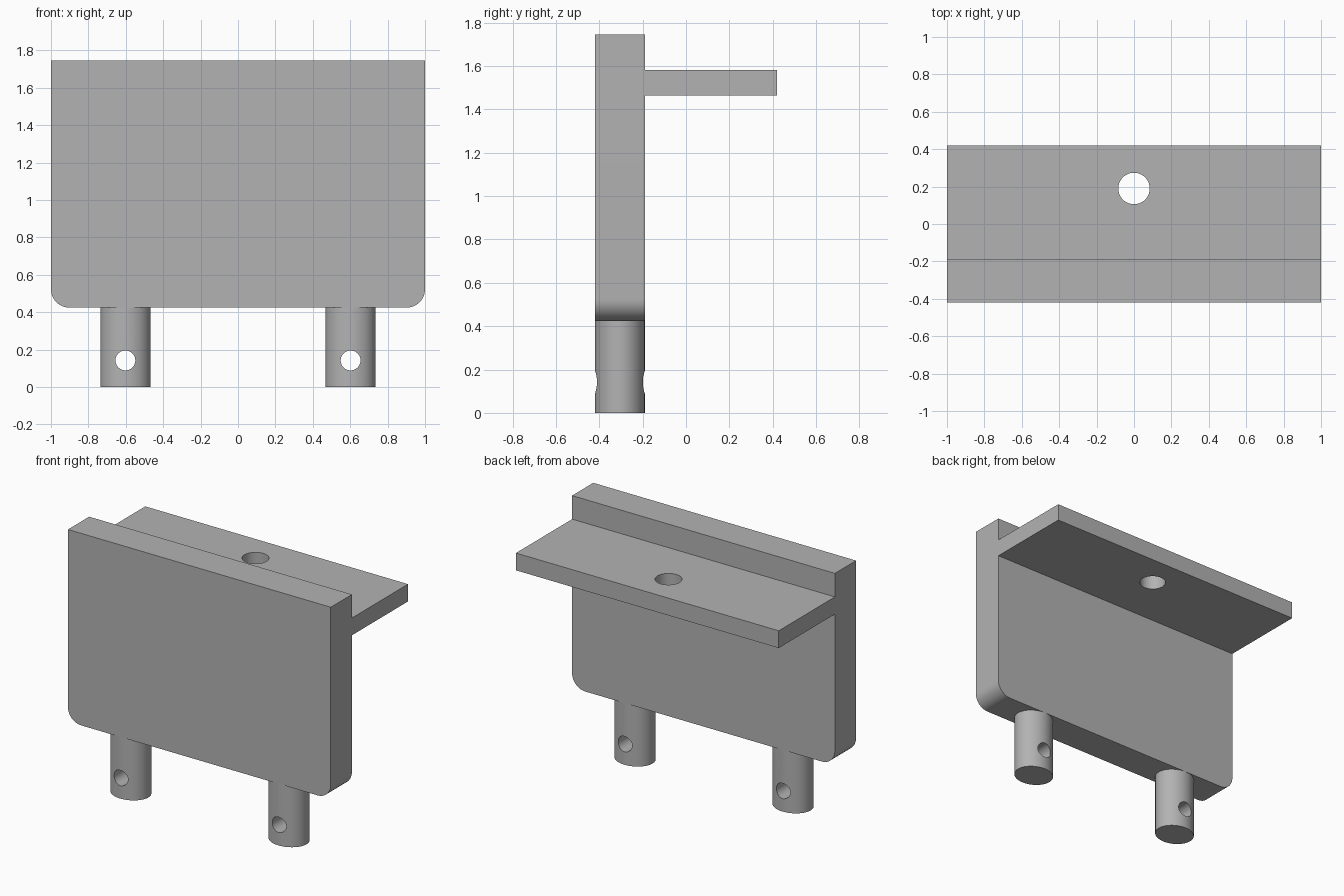
import bpy, bmesh, math
from mathutils import Matrix

if "Cube" in bpy.data.objects:
    bpy.data.objects.remove(bpy.data.objects["Cube"], do_unlink=True)

grey = bpy.data.materials.new("plain grey")
grey.use_nodes = True
COLOUR = (0.45, 0.45, 0.45, 1)
grey.diffuse_color = COLOUR
grey.node_tree.nodes["Principled BSDF"].inputs["Base Color"].default_value = COLOUR

PLATE_FRONT, PLATE_BACK = -0.42, -0.19
PLATE_BOTTOM, PLATE_TOP = 0.424, 1.745
PLATE_MID = (PLATE_FRONT + PLATE_BACK) / 2


def finish(name, bm):
    """Turn a bmesh into a grey object."""
    bmesh.ops.recalc_face_normals(bm, faces=bm.faces)
    mesh = bpy.data.meshes.new(name)
    bm.to_mesh(mesh)
    bm.free()
    mesh.materials.append(grey)
    obj = bpy.data.objects.new(name, mesh)
    bpy.context.collection.objects.link(obj)
    return obj


def cylinder(name, centre, rx, ry, depth, turn=0):
    """Elliptical cylinder, optionally turned about x."""
    bm = bmesh.new()
    bmesh.ops.create_cone(bm, cap_ends=True, segments=64, radius1=1, radius2=1, depth=1,
                          matrix=Matrix.Translation(centre) @ Matrix.Rotation(turn, 4, "X")
                          @ Matrix.Diagonal((rx, ry, depth, 1)))
    return finish(name, bm)


def activate(obj):
    bpy.ops.object.select_all(action="DESELECT")
    obj.select_set(True)
    bpy.context.view_layer.objects.active = obj


def drill(obj, cutter):
    """Cut a hole and remove the cutter."""
    cutter.hide_render = True
    mod = obj.modifiers.new("hole", "BOOLEAN")
    mod.operation, mod.solver, mod.object = "DIFFERENCE", "EXACT", cutter
    activate(obj)
    bpy.ops.object.modifier_apply(modifier=mod.name)
    bpy.data.objects.remove(cutter, do_unlink=True)


def smooth(obj):
    activate(obj)
    bpy.ops.object.shade_smooth_by_angle(angle=math.radians(30))


# Upright plate with rounded lower corners
RADIUS, STEPS = 0.1, 12
outline = [(-1, PLATE_TOP)]
for side, start in ((-1, math.pi), (1, 1.5 * math.pi)):
    for i in range(STEPS + 1):
        a = start + i / STEPS * math.pi / 2
        outline.append((side * (1 - RADIUS) + RADIUS * math.cos(a),
                        PLATE_BOTTOM + RADIUS + RADIUS * math.sin(a)))
outline.append((1, PLATE_TOP))
bm = bmesh.new()
face = bm.faces.new([bm.verts.new((x, PLATE_FRONT, z)) for x, z in outline])
extruded = bmesh.ops.extrude_face_region(bm, geom=[face])["geom"]
bmesh.ops.translate(bm, vec=(0, PLATE_BACK - PLATE_FRONT, 0),
                    verts=[v for v in extruded if isinstance(v, bmesh.types.BMVert)])
smooth(finish("upright_plate", bm))

# Rear shelf with a round hole
SHELF_BACK, SHELF_LOW, SHELF_HIGH = 0.42, 1.464, 1.583
shelf_centre = (0, (PLATE_BACK + SHELF_BACK) / 2, (SHELF_LOW + SHELF_HIGH) / 2)
bm = bmesh.new()
bmesh.ops.create_cube(bm, size=1, matrix=Matrix.Translation(shelf_centre) @ Matrix.Diagonal(
    (2, SHELF_BACK - PLATE_BACK, SHELF_HIGH - SHELF_LOW, 1)))
shelf = finish("rear_shelf", bm)
drill(shelf, cylinder("shelf_cutter", (0, 0.19, shelf_centre[2]), 0.084, 0.084, 0.5))
smooth(shelf)

# Two oval pins with cross holes
for side, name in ((-1, "right_pin"), (1, "left_pin")):
    x = side * 0.602
    pin = cylinder(name, (x, PLATE_MID, PLATE_BOTTOM / 2), 0.134, 0.115, PLATE_BOTTOM)
    drill(pin, cylinder("pin_cutter", (x, PLATE_MID, 0.142), 0.053, 0.053, 0.6, math.pi / 2))
    smooth(pin)
